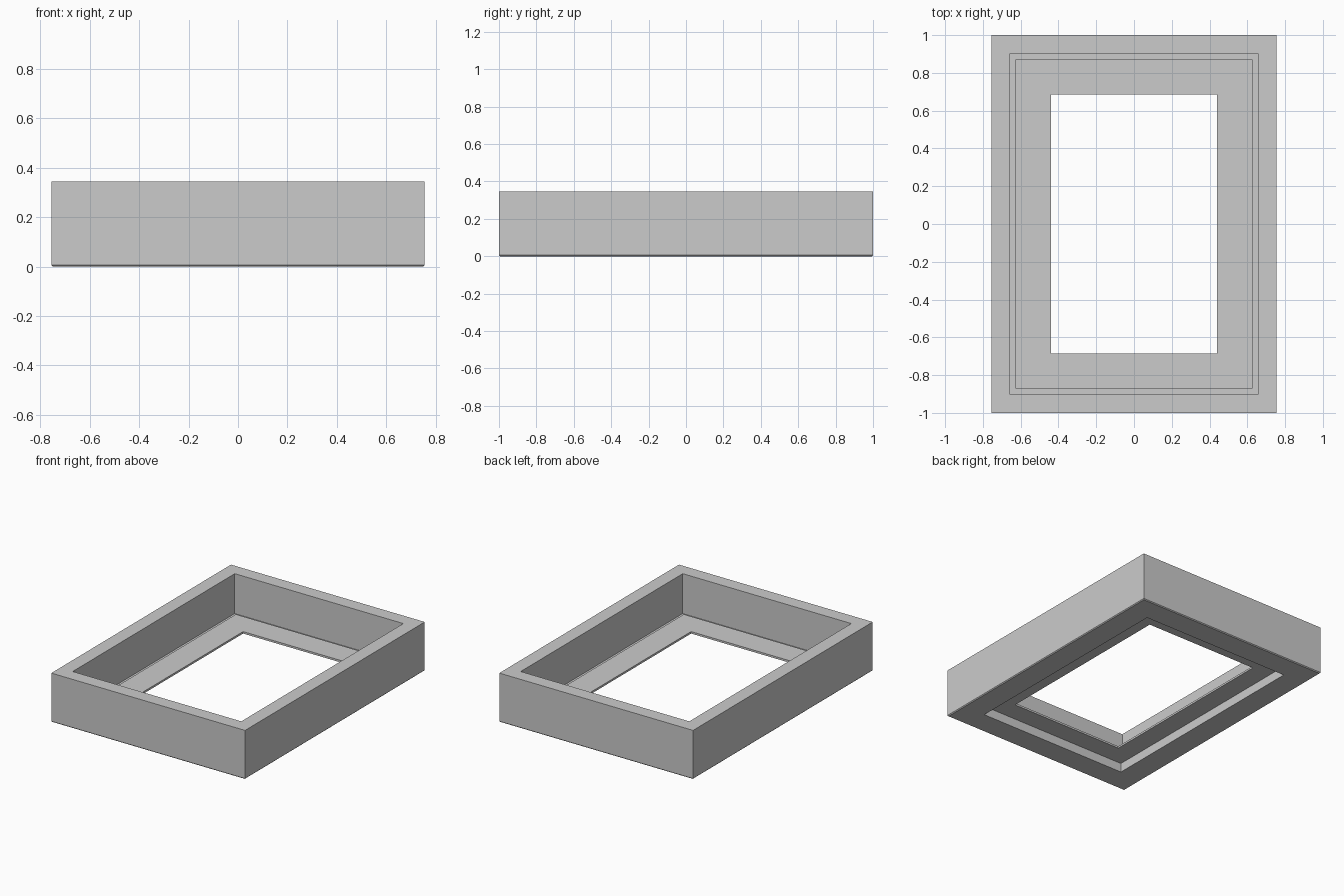
import bpy, bmesh

if "Cube" in bpy.data.objects:
    bpy.data.objects.remove(bpy.data.objects["Cube"])

HX, HY = 0.755, 1.0   # outer half sizes


def rect_ring(name, profile):
    """Sweep a closed (inset, z) profile round a mitred rectangle."""
    bm = bmesh.new()
    corners = [(-1, -1), (1, -1), (1, 1), (-1, 1)]
    loops = [[bm.verts.new((sx * (HX - d), sy * (HY - d), z)) for sx, sy in corners]
             for d, z in profile]
    for a, b in zip(loops, loops[1:] + loops[:1]):
        for i in range(4):
            j = (i + 1) % 4
            bm.faces.new((a[i], a[j], b[j], b[i]))
    bmesh.ops.recalc_face_normals(bm, faces=bm.faces)
    mesh = bpy.data.meshes.new(name)
    bm.to_mesh(mesh)
    bm.free()
    obj = bpy.data.objects.new(name, mesh)
    bpy.context.collection.objects.link(obj)
    return obj


# Deep outer frame with a ledge inside and a fine chamfer at its base
rect_ring("outer_frame", [
    (0.006, 0.0), (0.0, 0.006), (0.0, 0.345), (0.098, 0.345),
    (0.098, 0.064), (0.172, 0.064), (0.172, 0.0)])

# Thin mat board resting on the ledge
rect_ring("mat_board", [
    (0.128, 0.064), (0.128, 0.078), (0.315, 0.078), (0.315, 0.064)])
